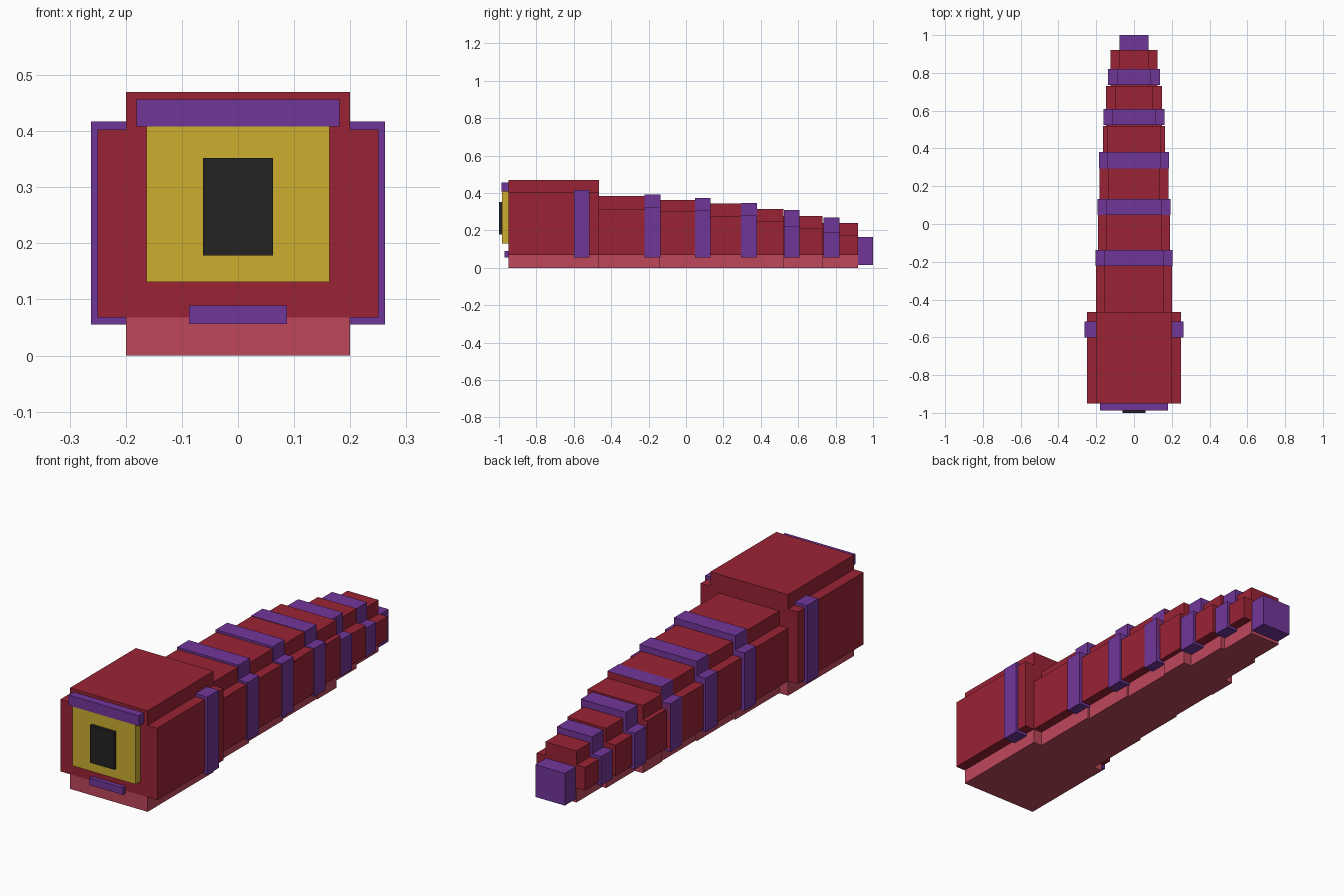
import bpy

if "Cube" in bpy.data.objects:
    bpy.data.objects.remove(bpy.data.objects["Cube"])


def srgb(h):
    """Hex colour to linear RGBA."""
    c = [int(h[i:i + 2], 16) / 255 for i in (0, 2, 4)]
    return [v / 12.92 if v <= 0.04045 else ((v + 0.055) / 1.055) ** 2.4 for v in c] + [1]


def material(name, h):
    m = bpy.data.materials.new(name)
    m.diffuse_color = srgb(h)
    m.use_nodes = True
    m.node_tree.nodes["Principled BSDF"].inputs["Base Color"].default_value = m.diffuse_color
    return m


RED = material("dark_red", "9a2335")
PINK = material("belly_pink", "be475b")
PURPLE = material("purple", "713699")
YELLOW = material("eye_yellow", "ccad2f")
BLACK = material("pupil_black", "232323")


def extrude(name, profile, y0, y1, mat):
    """Extrude an (x, z) outline, counter-clockwise from the front, along y."""
    n = len(profile)
    verts = [(x, y, z) for y in (y0, y1) for x, z in profile]
    faces = [list(range(n)), list(range(2 * n - 1, n - 1, -1))]
    faces += [[i, i + n, (i + 1) % n + n, (i + 1) % n] for i in range(n)]
    mesh = bpy.data.meshes.new(name)
    mesh.from_pydata(verts, [], faces)
    mesh.materials.append(mat)
    ob = bpy.data.objects.new(name, mesh)
    bpy.context.collection.objects.link(ob)
    return ob


def box(name, x0, x1, y0, y1, z0, z1, mat):
    return extrude(name, [(x0, z0), (x1, z0), (x1, z1), (x0, z1)], y0, y1, mat)


def stepped(name, wide, narrow, y0, y1, z0, shoulder, top, mat):
    """Wide block with a narrower raised back."""
    half = [(wide, z0), (wide, shoulder), (narrow, shoulder), (narrow, top)]
    return extrude(name, half + [(-x, z) for x, z in reversed(half)], y0, y1, mat)


# Head with its belly plate and side bands
stepped("head", 0.25, 0.2, -0.95, -0.465, 0.068, 0.403, 0.47, RED)
box("head_belly", -0.2, 0.2, -0.95, -0.465, 0, 0.068, PINK)
for side, s in (("left", -1), ("right", 1)):
    a, b = sorted((s * 0.2, s * 0.262))
    box("head_band_" + side, a, b, -0.6, -0.515, 0.055, 0.417, PURPLE)

# Face
box("eye", -0.163, 0.163, -0.985, -0.95, 0.131, 0.408, YELLOW)
box("pupil", -0.062, 0.062, -1.0, -0.985, 0.178, 0.352, BLACK)
box("brow", -0.181, 0.181, -0.987, -0.95, 0.408, 0.456, PURPLE)
box("mouth", -0.087, 0.087, -0.97, -0.95, 0.056, 0.089, PURPLE)

# Tapering body: start, end, half width, back half width, shoulder, top
segments = [
    (-0.465, -0.14, 0.2, 0.155, 0.315, 0.383),
    (-0.14, 0.125, 0.19, 0.145, 0.3, 0.363),
    (0.125, 0.38, 0.183, 0.137, 0.277, 0.345),
    (0.38, 0.52, 0.165, 0.142, 0.25, 0.315),
    (0.52, 0.73, 0.148, 0.1, 0.212, 0.278),
    (0.73, 0.92, 0.125, 0.08, 0.175, 0.24),
]
for i, (y0, y1, w, n, sh, top) in enumerate(segments, 1):
    stepped(f"body_segment_{i}", w, n, y0, y1, 0.068, sh, top, RED)
    box(f"belly_{i}", -n, n, y0, y1, 0, 0.068, PINK)

# Purple bands: start, half width, back half width, shoulder, top
bands = [
    (-0.222, 0.205, 0.158, 0.325, 0.393),
    (0.047, 0.194, 0.148, 0.307, 0.374),
    (0.295, 0.185, 0.139, 0.28, 0.347),
    (0.523, 0.161, 0.116, 0.225, 0.31),
    (0.735, 0.137, 0.09, 0.19, 0.27),
]
for i, (y0, w, n, sh, top) in enumerate(bands, 1):
    stepped(f"band_{i}", w, n, y0, y0 + 0.085, 0.056, sh, top, PURPLE)

# Tail tip
box("tail_tip", -0.076, 0.076, 0.92, 1.0, 0.015, 0.165, PURPLE)
